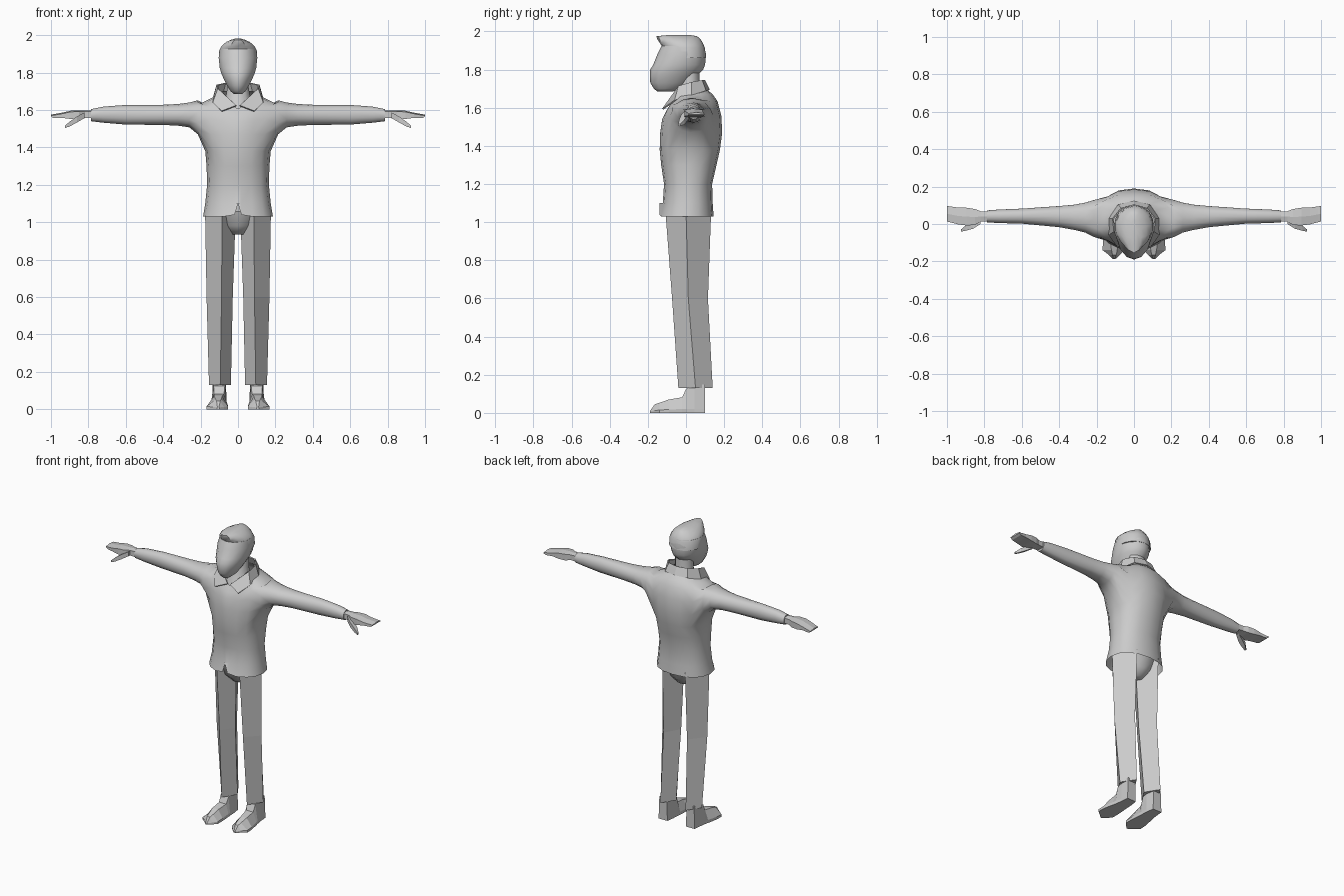
import bpy, bmesh, math
from mathutils import Vector

if "Cube" in bpy.data.objects:
    bpy.data.objects.remove(bpy.data.objects["Cube"])

grey = bpy.data.materials.new("light grey")
grey.diffuse_color = (0.6, 0.6, 0.6, 1)
grey.use_nodes = True
grey.node_tree.nodes["Principled BSDF"].inputs["Base Color"].default_value = grey.diffuse_color


def finish(name, bm, smooth=None, mirror=True, thick=0):
    """Turn a bmesh into a named object, optionally mirrored, thickened and smoothed."""
    bmesh.ops.recalc_face_normals(bm, faces=bm.faces)
    me = bpy.data.meshes.new(name)
    bm.to_mesh(me)
    bm.free()
    me.materials.append(grey)
    ob = bpy.data.objects.new(name, me)
    bpy.context.collection.objects.link(ob)
    if thick:
        m = ob.modifiers.new("thickness", 'SOLIDIFY')
        m.thickness = thick
    if mirror:
        m = ob.modifiers.new("mirror", 'MIRROR')
        m.use_clip = True
        m.merge_threshold = 0.0005
    if smooth:
        bpy.ops.object.select_all(action='DESELECT')
        ob.select_set(True)
        bpy.context.view_layer.objects.active = ob
        bpy.ops.object.shade_smooth_by_angle(angle=math.radians(smooth))
    return ob


def loft(bm, rings, closed=True, caps=True):
    """Skin a list of equal-length point rings; returns the vertex rings."""
    vs = [[bm.verts.new(p) for p in r] for r in rings]
    n = len(vs[0])
    for a, b in zip(vs, vs[1:]):
        for i in range(n if closed else n - 1):
            j = (i + 1) % n
            bm.faces.new((a[i], a[j], b[j], b[i]))
    if caps:
        bm.faces.new(vs[0])
        bm.faces.new(vs[-1])
    return vs


def oval(z, hw, yf, yb, angles, cx=0, power=1.0):
    """Horizontal ring; angle 0 points to the front."""
    pts = []
    for d in angles:
        s, c = math.sin(math.radians(d)), math.cos(math.radians(d))
        s = math.copysign(abs(s) ** power, s) if abs(s) > 1e-6 else 0
        c = math.copysign(abs(c) ** power, c) if abs(c) > 1e-6 else 0
        pts.append((cx + hw * s, (yf + yb) / 2 - (yb - yf) / 2 * c, z))
    return pts


def round_part(name, rows, sides, smooth, power=1.0):
    bm = bmesh.new()
    loft(bm, [oval(*r, [360 * i / sides for i in range(sides)], 0, power) for r in rows])
    return finish(name, bm, smooth, mirror=False)


# Sweater body: half rings from hem to neckline, dipping to a V at the front
angles = [0, 4, 22, 45, 67, 90, 113, 135, 158, 180]
rows = [(1.03, .187, -.14, .145, 0), (1.10, .175, -.122, .14, 0), (1.20, .165, -.115, .137, 0),
        (1.30, .168, -.13, .16, 0), (1.38, .175, -.138, .178, 0), (1.47, .192, -.135, .19, 0),
        (1.56, .20, -.125, .185, .02), (1.635, .20, -.108, .165, .06),
        (1.67, .13, -.095, .14, .075), (1.70, .085, -.085, .105, .09)]
rings = []
for z, hw, yf, yb, drop in rows:
    ring = oval(z, hw, yf, yb, angles, 0, .88)
    rings.append([(x, y, h - drop * max(0, math.cos(math.radians(a))) ** 3)
                  for (x, y, h), a in zip(ring, angles)])
bm = bmesh.new()
body = loft(bm, rings, closed=False, caps=False)
body[0][0].co.z = 1.10                      # slit in the front hem
body[0][1].co.z = 1.04

# Open the armhole and pull the sleeve out of its rim
lo, hi, c0, c1 = 4, 7, 3, 7
rim = ([body[lo][c] for c in range(c0, c1)] + [body[r][c1] for r in range(lo, hi)]
       + [body[hi][c] for c in range(c1, c0, -1)] + [body[r][c0] for r in range(hi, lo, -1)])
hole = {v for r in range(lo, hi + 1) for v in body[r][c0:c1 + 1]}
bmesh.ops.delete(bm, geom=[f for f in bm.faces if all(v in hole for v in f.verts)], context='FACES')
turn = [math.atan2((v.co.z - 1.515) / .13, (v.co.y - .03) / .13) for v in rim]
last = rim
for x, z0, z1, y0, y1 in [(.215, 1.47, 1.652, -.075, .135), (.26, 1.507, 1.64, -.05, .12),
                          (.32, 1.516, 1.632, -.035, .108), (.40, 1.52, 1.628, -.02, .10),
                          (.60, 1.522, 1.627, 0, .085), (.72, 1.532, 1.618, .003, .08),
                          (.785, 1.54, 1.605, .007, .075)]:
    new = [bm.verts.new((x, (y0 + y1) / 2 + (y1 - y0) / 2 * math.cos(t),
                         (z0 + z1) / 2 + (z1 - z0) / 2 * math.sin(t))) for t in turn]
    for i in range(len(new)):
        j = (i + 1) % len(new)
        bm.faces.new((last[i], last[j], new[j], new[i]))
    last = new
bm.faces.new(last)
finish("sweater", bm, 60)

# Collar: band folded around the neck with two pointed flaps
bm = bmesh.new()
loft(bm, [[(0, .10, 1.745), (.07, .085, 1.745), (.115, .03, 1.735), (.108, -.04, 1.715),
           (.01, -.10, 1.625)],
          [(0, .125, 1.695), (.085, .105, 1.69), (.135, .03, 1.665), (.135, -.06, 1.64),
           (.088, -.125, 1.595)]], closed=False, caps=False)
finish("collar", bm, thick=.008)

# Neck and head with swept-up hair
round_part("neck", [(1.60, .085, -.08, .09), (1.66, .07, -.055, .08), (1.72, .06, -.035, .072),
                    (1.80, .06, -.03, .07)], 10, 50)
round_part("head", [(1.685, .022, -.15, -.07), (1.70, .04, -.168, -.02), (1.73, .06, -.187, .02),
                    (1.765, .078, -.19, .055), (1.80, .093, -.188, .09), (1.825, .10, -.172, .10),
                    (1.88, .106, -.15, .105), (1.925, .10, -.128, .095)], 14, 50)
round_part("hair", [(1.86, .104, -.10, .104), (1.915, .104, -.12, .099), (1.94, .092, -.138, .088),
                    (1.963, .066, -.152, .074), (1.975, .04, -.155, .058), (1.982, .015, -.09, .02)],
           14, 40)

# Trousers: seat and four-sided legs with front and back creases
round_part("trouser_seat", [(.935, .04, -.03, .06), (.98, .09, -.075, .10),
                            (1.06, .15, -.10, .125)], 10, 50)
bm = bmesh.new()
loft(bm, [[(cx, yf, z), (xo, ym, z), (cx, yb, z), (xi, ym, z)]
          for z, xi, cx, xo, yf, ym, yb in [(.13, .038, .095, .155, -.04, .05, .14),
                                            (.60, .028, .088, .168, -.073, .012, .115),
                                            (1.06, .012, .085, .176, -.108, 0, .132)]])
finish("trouser_leg", bm)

# Shoes: sole lip, low toe and raised ankle, lofted from heel to toe
bm = bmesh.new()
loft(bm, [[(a, y, 0), (b, y, 0), (b, y, lip), (d, y, z), (c, y, z), (a, y, lip)]
          for y, a, b, lip, c, d, z in [(.10, .07, .135, .02, .075, .13, .15),
                                        (.045, .062, .14, .02, .065, .135, .15),
                                        (.0, .06, .147, .02, .07, .13, .125),
                                        (-.02, .058, .152, .02, .075, .128, .082),
                                        (-.09, .053, .166, .018, .085, .128, .07),
                                        (-.14, .053, .168, .015, .09, .12, .053),
                                        (-.165, .075, .135, .012, .095, .115, .044),
                                        (-.188, .10, .112, .010, .102, .11, .011)]])
finish("shoe", bm)

# Hands: wrist, flat bent fingers and a thumb
bm = bmesh.new()
loft(bm, [[(x, y0, z0), (x, y1, z0), (x, y1, z1), (x, (y0 + y1) / 2, z1 + .006), (x, y0, z1)]
          for x, y0, y1, z0, z1 in [(.76, .015, .065, 1.555, 1.592), (.82, .012, .068, 1.557, 1.592),
                                    (.85, -.005, .08, 1.55, 1.592), (.895, -.008, .087, 1.552, 1.59),
                                    (.94, -.002, .088, 1.558, 1.58), (.985, .01, .094, 1.556, 1.572),
                                    (1.0, .013, .097, 1.565, 1.57)]])
finish("hand", bm)
bm = bmesh.new()
loft(bm, [[(x, y - w, z - h), (x, y + w, z - h), (x, y + w, z + h), (x, y - w, z + h)]
          for x, y, z, w, h in [(.82, .012, 1.572, .012, .015), (.86, -.008, 1.55, .017, .016),
                                (.90, -.022, 1.525, .014, .013), (.925, -.035, 1.51, .006, .006)]])
finish("thumb", bm)
